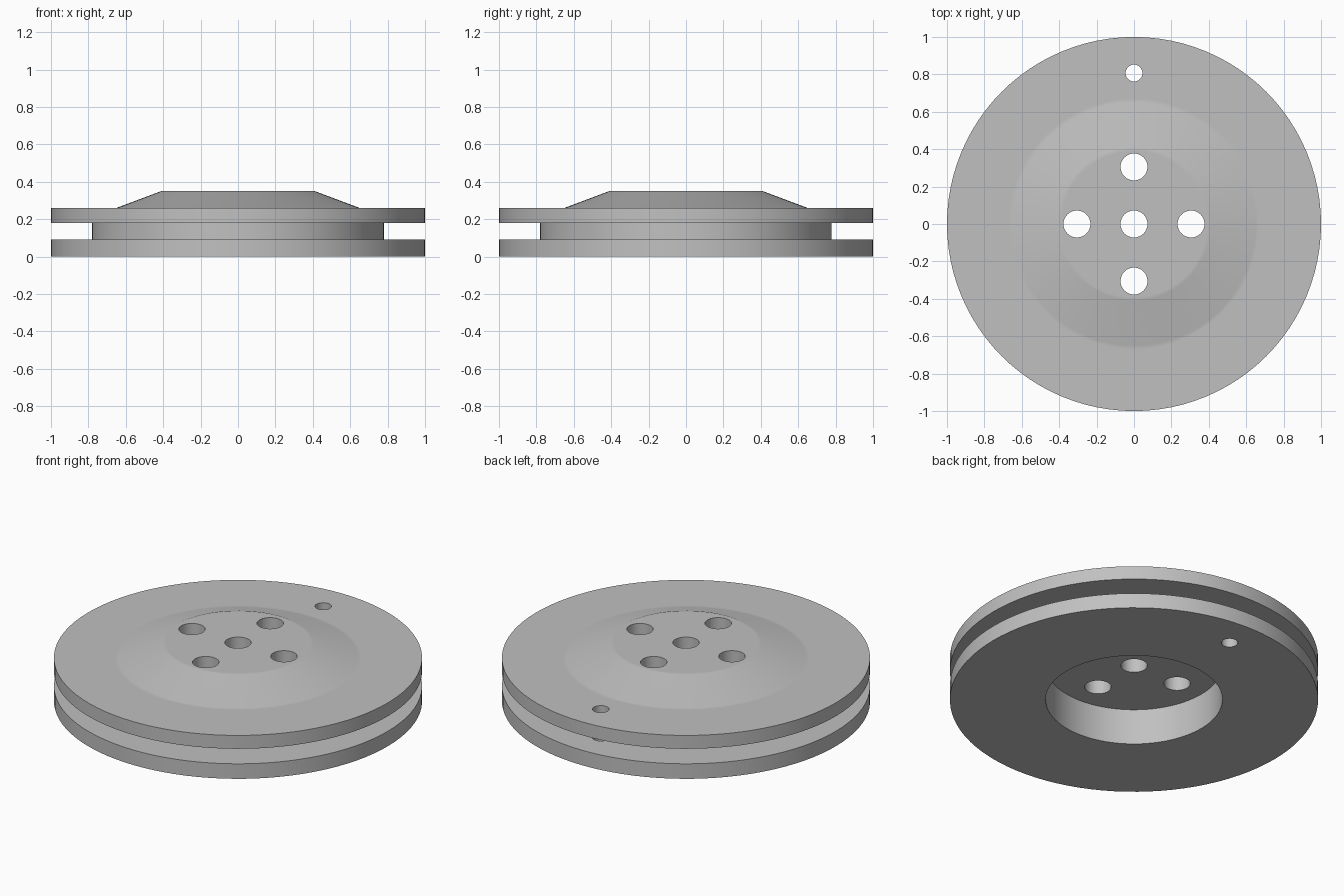
import bpy, bmesh, math

if "Cube" in bpy.data.objects:
    bpy.data.objects.remove(bpy.data.objects["Cube"])

SEGMENTS = 96

grey = bpy.data.materials.new("plain grey")
grey.diffuse_color = (0.53, 0.53, 0.53, 1)
grey.use_nodes = True
grey.node_tree.nodes["Principled BSDF"].inputs["Base Color"].default_value = grey.diffuse_color


def lathe(name, profile):
    """Revolve (radius, z) points around z; ends on the axis close the solid."""
    bm = bmesh.new()
    verts = [bm.verts.new((r, 0, z)) for r, z in profile]
    edges = [bm.edges.new(pair) for pair in zip(verts, verts[1:])]
    bmesh.ops.spin(bm, geom=verts + edges, cent=(0, 0, 0), axis=(0, 0, 1),
                   angle=math.tau, steps=SEGMENTS, use_duplicate=False)
    bmesh.ops.remove_doubles(bm, verts=bm.verts, dist=1e-5)
    bmesh.ops.recalc_face_normals(bm, faces=bm.faces)
    mesh = bpy.data.meshes.new(name)
    bm.to_mesh(mesh)
    bm.free()
    obj = bpy.data.objects.new(name, mesh)
    bpy.context.collection.objects.link(obj)
    mesh.materials.append(grey)
    return obj


def drill(target, name, x, y, radius):
    """Cut a vertical hole right through the target."""
    bpy.ops.mesh.primitive_cylinder_add(vertices=48, radius=radius, depth=1,
                                        location=(x, y, 0.2))
    cutter = bpy.context.object
    cutter.name = name
    cutter.data.materials.append(grey)
    cutter.hide_render = True
    cutter.hide_set(True)
    mod = target.modifiers.new(name, "BOOLEAN")
    mod.operation = "DIFFERENCE"
    mod.solver = "EXACT"
    mod.object = cutter


# Grooved disc with a raised conical hub and a round recess underneath
disc = lathe("grooved_disc", [
    (0, 0.214), (0.48, 0.214), (0.48, 0),                     # recess
    (1, 0), (1, 0.09), (0.78, 0.09),                          # lower flange
    (0.78, 0.18), (1, 0.18), (1, 0.26),                       # upper flange
    (0.67, 0.26), (0.65, 0.26), (0.41, 0.35), (0.39, 0.35),   # hub slope
    (0, 0.35)])

# Hub holes: one central and four around it
drill(disc, "centre_hole_cutter", 0, 0, 0.072)
for i in range(4):
    a = i * math.pi / 2
    drill(disc, f"hub_hole_cutter_{i + 1}",
          0.305 * math.cos(a), 0.305 * math.sin(a), 0.072)

# Small hole near the rim, through both flanges
drill(disc, "rim_hole_cutter", 0, 0.807, 0.045)

# Bake the holes, then smooth the round surfaces
bpy.ops.object.select_all(action="DESELECT")
disc.select_set(True)
bpy.context.view_layer.objects.active = disc
for mod in list(disc.modifiers):
    bpy.ops.object.modifier_apply(modifier=mod.name)
for cutter in [o for o in bpy.data.objects if o != disc]:
    bpy.data.objects.remove(cutter)
bpy.ops.object.shade_smooth_by_angle(angle=math.radians(30))
